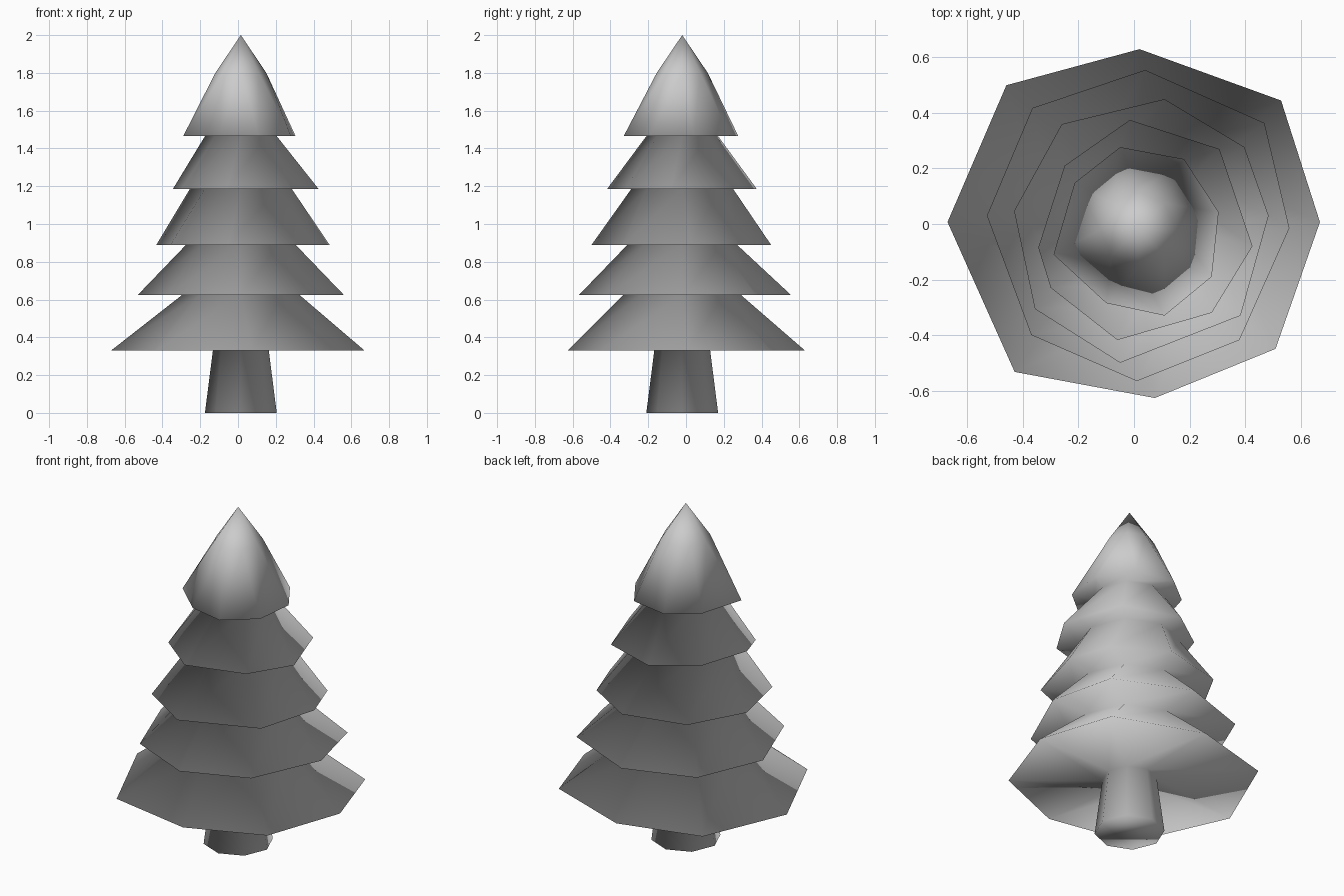
import bpy, bmesh, math

if "Cube" in bpy.data.objects:
    bpy.data.objects.remove(bpy.data.objects["Cube"])

CX, CY = 0.015, -0.02   # trunk axis


def ring(radius):
    """Regular eight-sided ring around the trunk axis."""
    return [(CX + radius * math.cos(k * math.pi / 4),
             CY + radius * math.sin(k * math.pi / 4)) for k in range(8)]


# Uneven branch rims: height, rim corners (counter-clockwise from +x), neck height, neck radius
tiers = [
    (0.33, [(.67, .007), (.53, .445), (.02, .63), (-.46, .50),
            (-.672, .007), (-.43, -.533), (.075, -.627), (.51, -.45)], 0.625, 0.31),
    (0.625, [(.56, -.015), (.47, .364), (.04, .555), (-.366, .418),
             (-.53, .03), (-.37, -.40), (.01, -.566), (.38, -.418)], 0.89, 0.29),
    (0.89, [(.485, -.08 + .11), (.398, .277), (.11, .45), (-.26, .36),
            (-.432, .047), (-.357, -.306), (-.05, -.50), (.384, -.33)], 1.185, 0.27),
    (1.185, [(.427, -.08), (.308, .27), (-.015, .375), (-.25, .21),
             (-.345, -.085), (-.30, -.23), (-.06, -.418), (.28, -.32)], 1.465, 0.19),
    (1.465, [(.305, .043), (.18, .234), (-.05, .277), (-.214, .148),
             (-.29, -.11), (-.10, -.285), (.11, -.33), (.28, -.19)], 1.80, 0.135),
]

# Trunk, then a flat underside and sloping skirt for each tier
levels = [(0, ring(0.19)), (0.33, ring(0.148))]
for rim_z, rim, neck_z, neck_r in tiers:
    levels += [(rim_z, rim), (neck_z, ring(neck_r))]

bm = bmesh.new()
loops = [[bm.verts.new((x, y, z)) for x, y in pts] for z, pts in levels]
for a, b in zip(loops, loops[1:]):
    for i in range(8):
        j = (i + 1) % 8
        bm.faces.new((a[i], a[j], b[j], b[i]))

# Trunk base and pointed tip
bm.faces.new(loops[0][::-1])
tip = bm.verts.new((CX, CY, 2.0))
for i in range(8):
    bm.faces.new((loops[-1][i], loops[-1][(i + 1) % 8], tip))

for f in bm.faces:
    f.smooth = True
bmesh.ops.recalc_face_normals(bm, faces=bm.faces)
mesh = bpy.data.meshes.new("fir_tree")
bm.to_mesh(mesh)
bm.free()
bpy.context.collection.objects.link(bpy.data.objects.new("fir_tree", mesh))
